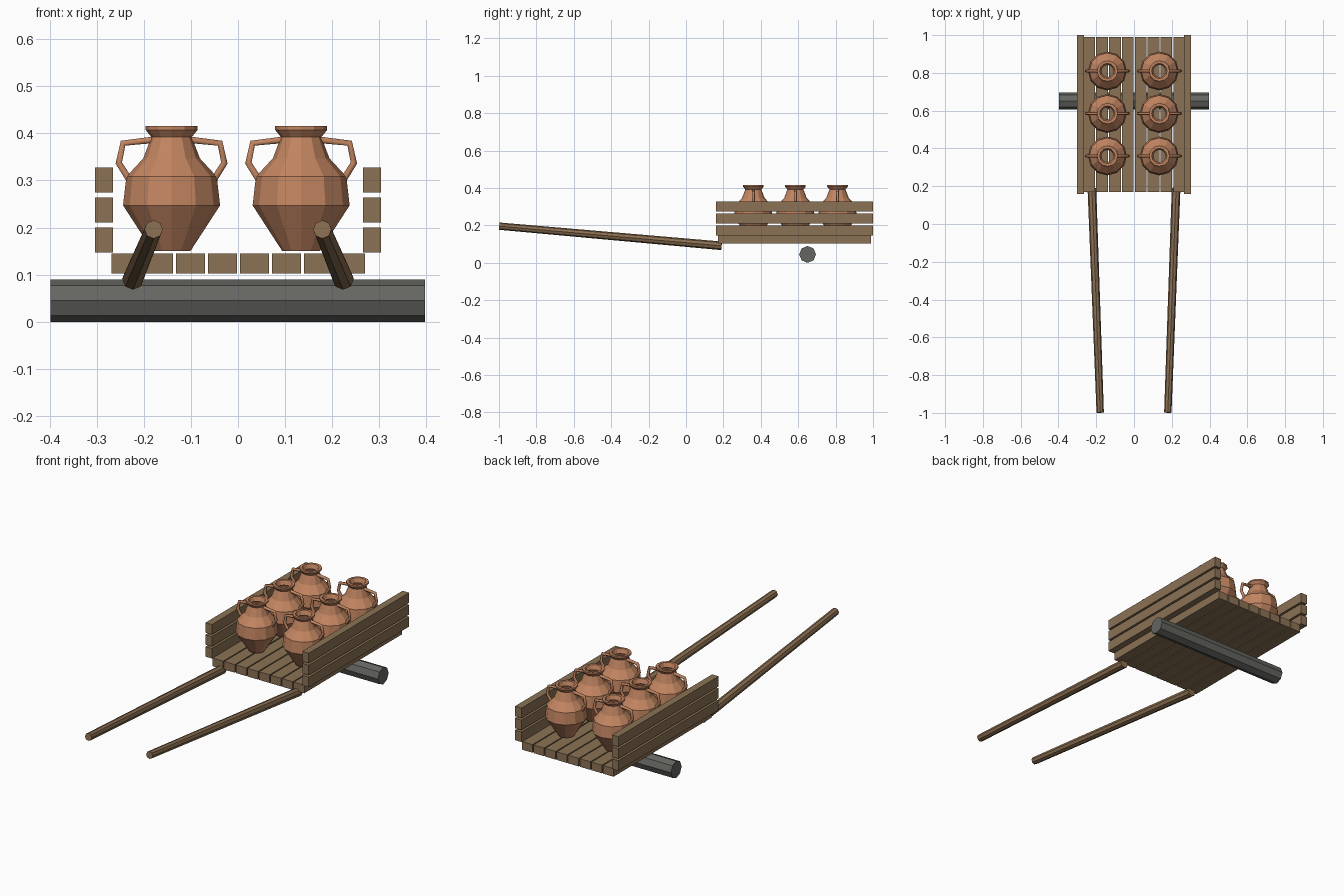
import bpy, bmesh, math
from mathutils import Vector

cube = bpy.data.objects.get("Cube")
if cube:
    bpy.data.objects.remove(cube, do_unlink=True)


def material(name, rgb):
    m = bpy.data.materials.new(name)
    m.use_nodes = True
    m.diffuse_color = (*rgb, 1)
    m.node_tree.nodes["Principled BSDF"].inputs["Base Color"].default_value = (*rgb, 1)
    return m


wood = material("weathered wood", (0.26, 0.17, 0.09))
pole_wood = material("pole wood", (0.25, 0.155, 0.08))
clay = material("terracotta", (0.54, 0.235, 0.12))
iron = material("dark grey", (0.13, 0.13, 0.12))


def add_object(name, data, mat):
    data.materials.append(mat)
    ob = bpy.data.objects.new(name, data)
    bpy.context.collection.objects.link(ob)
    return ob


def from_bmesh(name, bm, mat):
    bmesh.ops.recalc_face_normals(bm, faces=bm.faces)
    me = bpy.data.meshes.new(name)
    bm.to_mesh(me)
    bm.free()
    return add_object(name, me, mat)


def box(name, lo, hi, mat):
    lo, hi = Vector(lo), Vector(hi)
    bm = bmesh.new()
    bmesh.ops.create_cube(bm, size=1)
    bmesh.ops.scale(bm, vec=hi - lo, verts=bm.verts)
    bmesh.ops.translate(bm, vec=(lo + hi) / 2, verts=bm.verts)
    return from_bmesh(name, bm, mat)


def rod(name, start, end, r1, r2, mat):
    start, end = Vector(start), Vector(end)
    bm = bmesh.new()
    bmesh.ops.create_cone(bm, cap_ends=True, segments=8, radius1=r1, radius2=r2,
                          depth=(end - start).length)
    ob = from_bmesh(name, bm, mat)
    ob.location = (start + end) / 2
    ob.rotation_mode = 'QUATERNION'
    ob.rotation_quaternion = (end - start).to_track_quat('Z', 'Y')
    return ob


# Cart floor
for i in range(8):
    x = -0.237 + i * 0.068
    box(f"floor_plank_{i + 1}", (x - 0.031, 0.17, 0.102), (x + 0.031, 0.99, 0.145), wood)

# Side boards, pull poles
for side, s in (("left", 1), ("right", -1)):
    for i in range(3):
        z = 0.147 + i * 0.0635
        box(f"{side}_side_board_{i + 1}", (s * 0.284 - 0.019, 0.16, z),
            (s * 0.284 + 0.019, 1.0, z + 0.053), wood)
    rod(f"{side}_pull_pole", (s * 0.223, 0.19, 0.091), (s * 0.179, -0.998, 0.196),
        0.023, 0.0195, pole_wood)

# Axle
rod("axle", (-0.398, 0.65, 0.045), (0.397, 0.65, 0.045), 0.045, 0.045, iron)

# Jar body: open lathe with a lip turned into the neck
PROFILE = [(0.04, 0.15), (0.103, 0.247), (0.096, 0.308), (0.06, 0.347), (0.043, 0.392),
           (0.055, 0.407), (0.055, 0.415), (0.041, 0.415), (0.032, 0.392)]
SIDES = 12


def jar_body(name):
    bm = bmesh.new()
    rings = [[bm.verts.new((r * math.cos(a), r * math.sin(a), z))
              for a in (math.tau * k / SIDES for k in range(SIDES))] for r, z in PROFILE]
    for low, high in zip(rings, rings[1:]):
        for k in range(SIDES):
            n = (k + 1) % SIDES
            bm.faces.new((low[k], low[n], high[n], high[k]))
    me = bpy.data.meshes.new(name)
    bm.to_mesh(me)
    bm.free()
    return add_object(name, me, clay)


def jar_handle(name, s):
    path = [(0.04, 0.386), (0.103, 0.379), (0.112, 0.337), (0.09, 0.302)]
    cu = bpy.data.curves.new(name, 'CURVE')
    cu.dimensions = '3D'
    cu.bevel_depth = 0.008
    cu.bevel_resolution = 1
    cu.use_fill_caps = True
    sp = cu.splines.new('POLY')
    sp.points.add(len(path) - 1)
    for p, (x, z) in zip(sp.points, path):
        p.co = (s * x, 0, z, 1)
    return add_object(name, cu, clay)


# Six jars in two columns
for row, y in enumerate((0.36, 0.585, 0.81), 1):
    for side, x in (("left", 0.134), ("right", -0.141)):
        name = f"{side}_jar_{row}"
        for part in (jar_body(name), jar_handle(name + "_outer_handle", 1),
                     jar_handle(name + "_inner_handle", -1)):
            part.location = (x, y, 0)
